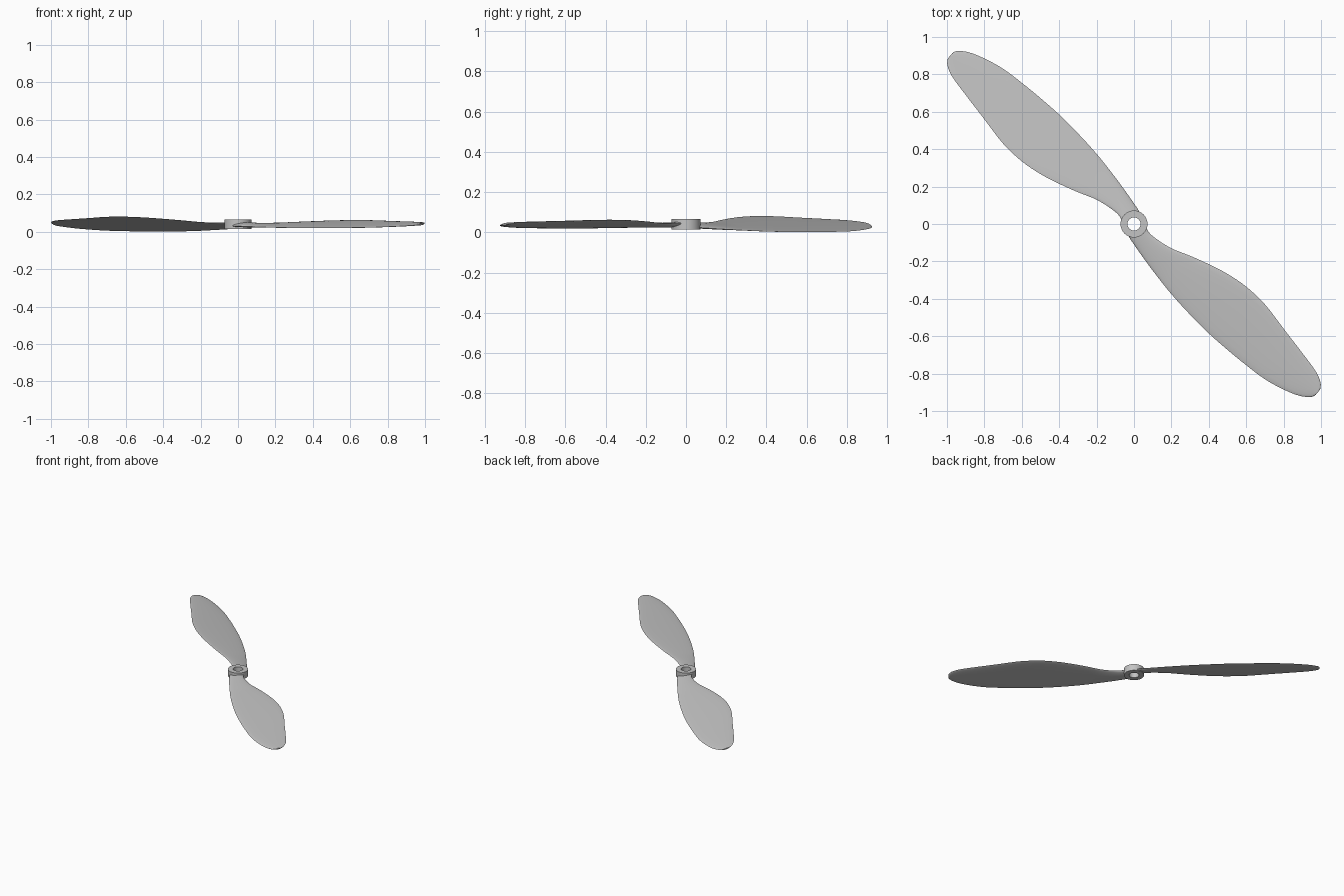
import bpy, bmesh, math
from mathutils import Vector

cube = bpy.data.objects.get("Cube")
if cube:
    bpy.data.objects.remove(cube)

grey = bpy.data.materials.new("light_grey")
grey.use_nodes = True
colour = (0.55, 0.55, 0.55, 1)
grey.diffuse_color = colour
grey.node_tree.nodes["Principled BSDF"].inputs["Base Color"].default_value = colour

HUB_MID = 0.041
# Blade outline: matching points on the leading and trailing edges, root to tip
LEADING = [(.062, -.01), (.08, -.045), (.12, -.08), (.2, -.13), (.3, -.17),
           (.4, -.215), (.5, -.267), (.6, -.335), (.7, -.43), (.8, -.56),
           (.9, -.69), (.97, -.785), (.997, -.845), (.995, -.885), (.985, -.902)]
TRAILING = [(-.03, -.065), (0, -.11), (.06, -.195), (.12, -.275), (.2, -.375),
            (.3, -.485), (.4, -.585), (.5, -.673), (.6, -.755), (.7, -.83),
            (.8, -.885), (.88, -.917), (.94, -.925), (.97, -.915), (.982, -.905)]
ACROSS = Vector((math.sin(math.radians(42.5)), math.cos(math.radians(42.5))))


def smooth_path(points, steps=4):
    """Catmull-Rom curve through the points."""
    p = [Vector(q) for q in points]
    p = [p[0] * 2 - p[1]] + p + [p[-1] * 2 - p[-2]]
    out = []
    for a, b, c, d in zip(p, p[1:], p[2:], p[3:]):
        for i in range(steps):
            t = i / steps
            out.append(0.5 * (2 * b + (c - a) * t + (2 * a - 5 * b + 4 * c - d) * t ** 2
                              + (3 * b - a - 3 * c + d) * t ** 3))
    return out[:-steps + 1]


def finish(bm, name):
    bmesh.ops.recalc_face_normals(bm, faces=bm.faces)
    mesh = bpy.data.meshes.new(name)
    bm.to_mesh(mesh)
    bm.free()
    mesh.materials.append(grey)
    obj = bpy.data.objects.new(name, mesh)
    bpy.context.collection.objects.link(obj)
    bpy.ops.object.select_all(action='DESELECT')
    obj.select_set(True)
    bpy.context.view_layer.objects.active = obj
    bpy.ops.object.shade_smooth_by_angle(angle=math.radians(40))
    return obj


def make_blade(name, pitch, turn):
    """Loft thin lens sections along the blade; pitch raises the leading edge."""
    bm = bmesh.new()
    rings, chord = [], 10
    for lead, trail in zip(smooth_path(LEADING), smooth_path(TRAILING)):
        width = (lead - trail).length
        reach = ((lead + trail) / 2).length
        root = max(0, 1 - reach / 0.3)
        half = min(0.006 + 0.007 * root, width * 0.12)
        ring = []
        for i in range(2 * chord):
            a = math.pi * i / chord
            flat = trail.lerp(lead, 0.5 + 0.5 * math.cos(a))
            z = HUB_MID + pitch * flat.dot(ACROSS) + half * math.sin(a)
            ring.append(bm.verts.new((turn * flat.x, turn * flat.y, z)))
        rings.append(ring)
    for r, s in zip(rings, rings[1:]):
        for i in range(2 * chord):
            j = (i + 1) % (2 * chord)
            bm.faces.new((r[i], r[j], s[j], s[i]))
    bm.faces.new(rings[0])
    bm.faces.new(rings[-1])
    return finish(bm, name)


make_blade("front_blade", 0.13, 1)
make_blade("back_blade", 0.25, -1)

# Hub: a ring with a bore, spun from its rectangular section
bm = bmesh.new()
section = [(0.035, 0.015), (0.072, 0.015), (0.072, 0.066), (0.035, 0.066)]
sides = 48
loops = []
for k in range(sides):
    a = math.tau * k / sides
    loops.append([bm.verts.new((r * math.cos(a), r * math.sin(a), z)) for r, z in section])
for k in range(sides):
    p, q = loops[k], loops[(k + 1) % sides]
    for i in range(4):
        j = (i + 1) % 4
        bm.faces.new((p[i], p[j], q[j], q[i]))
finish(bm, "hub")
